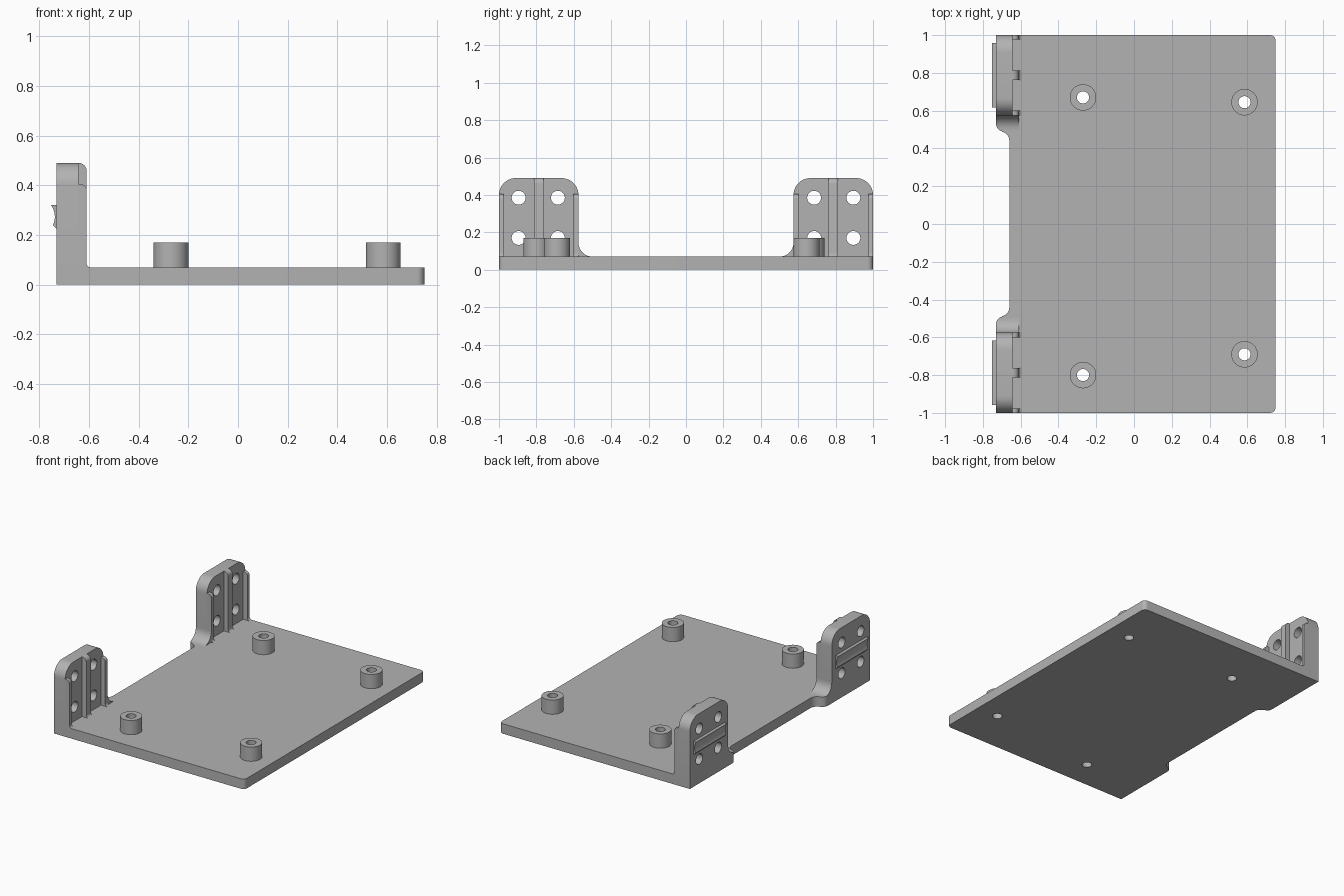
import bpy, bmesh, math
from mathutils import Vector

if "Cube" in bpy.data.objects:
    bpy.data.objects.remove(bpy.data.objects["Cube"])

grey = bpy.data.materials.new("plain grey")
grey.use_nodes = True
GREY = (0.45, 0.45, 0.45, 1)
grey.diffuse_color = GREY
grey.node_tree.nodes["Principled BSDF"].inputs["Base Color"].default_value = GREY

# Maps a profile point (a, b) and a depth d into space
AXES = {
    "x": lambda a, b, d: (d, a, b),
    "y": lambda a, b, d: (a, d, b),
    "z": lambda a, b, d: (a, b, d),
}


def arc(ca, cb, r, start, end, n=10):
    angles = [math.radians(start + (end - start) * i / n) for i in range(n + 1)]
    return [(ca + r * math.cos(t), cb + r * math.sin(t)) for t in angles]


def circle(ca, cb, r):
    return arc(ca, cb, r, 0, 360, 40)[:-1]


def prism(name, profile, axis, low, high):
    bm = bmesh.new()
    base = bm.faces.new([bm.verts.new(AXES[axis](a, b, low)) for a, b in profile])
    grown = bmesh.ops.extrude_face_region(bm, geom=[base])["geom"]
    step = Vector(AXES[axis](0, 0, high - low))
    bmesh.ops.translate(bm, vec=step, verts=[g for g in grown if isinstance(g, bmesh.types.BMVert)])
    bmesh.ops.recalc_face_normals(bm, faces=bm.faces)
    mesh = bpy.data.meshes.new(name)
    bm.to_mesh(mesh)
    bm.free()
    mesh.materials.append(grey)
    obj = bpy.data.objects.new(name, mesh)
    bpy.context.collection.objects.link(obj)
    return obj


def activate(obj):
    bpy.ops.object.select_all(action="DESELECT")
    obj.select_set(True)
    bpy.context.view_layer.objects.active = obj


def combine(obj, cutter, operation="DIFFERENCE"):
    activate(obj)
    mod = obj.modifiers.new("cut", "BOOLEAN")
    mod.operation, mod.solver, mod.object = operation, "EXACT", cutter
    bpy.ops.object.modifier_apply(modifier=mod.name)
    bpy.data.objects.remove(cutter)


def finish(obj, mirror=False):
    activate(obj)
    if mirror:
        mod = obj.modifiers.new("mirror", "MIRROR")
        mod.use_axis = (False, True, False)
        bpy.ops.object.modifier_apply(modifier=mod.name)
    bpy.ops.object.shade_smooth_by_angle(angle=math.radians(30))


BACK, FACE, RIB = -0.73, -0.643, -0.61
TOP, PLATE = 0.49, 0.07

# Plate outline, waisted between the two brackets
half = [(0.75, 0)] + arc(0.72, 0.97, 0.03, 0, 90, 6) + [(BACK, 1)]
half += arc(-0.69, 0.53, 0.04, 180, 260, 8)
half += arc(-0.71, 0.44, 0.05, 80, 0, 8)
outline = half + [(x, -y) for x, y in reversed(half) if y > 0]
plate = prism("base_plate", outline, "z", 0, PLATE)

# Standoffs with holes running through the plate
for i, (x, y) in enumerate([(-0.27, 0.67), (0.585, 0.645), (0.585, -0.69), (-0.27, -0.8)]):
    post = prism(f"standoff_{i + 1}", circle(x, y, 0.07), "z", PLATE, 0.17)
    for part in (post, plate):
        combine(part, prism("drill", circle(x, y, 0.032), "z", -0.1, 0.3))
    finish(post)
finish(plate)

# Upright bracket wall with rounded shoulders
wall_profile = [(1, PLATE)] + arc(0.91, 0.40, 0.09, 0, 90) + arc(0.665, 0.40, 0.09, 90, 180)
wall_profile += [(0.575, PLATE)]
wall = prism("bracket_wall", wall_profile, "x", BACK, FACE)
for y in (0.685, 0.895):
    for z in (0.17, 0.385):
        combine(wall, prism("drill", circle(y, z, 0.037), "x", -1, 0))
finish(wall, mirror=True)

# Curved foot blending the bracket into the plate
foot_profile = [(0.575, PLATE)] + arc(0.5, 0.145, 0.075, 0, -90)[:-1] + [(0.498, PLATE)]
foot = prism("bracket_foot", foot_profile, "x", BACK, RIB)
combine(foot, prism("trim", outline, "z", -0.1, 0.6), "INTERSECT")
finish(foot, mirror=True)


# Ribs on the inner face, each with a small fillet at its base
def rib(name, low, high, height, radius):
    profile = [(FACE, PLATE), (FACE, height)]
    profile += arc(RIB - radius, height - radius, radius, 90, 0, 6)
    profile += arc(RIB + 0.018, PLATE + 0.018, 0.018, 180, 270, 6)
    finish(prism(name, profile, "y", low, high), mirror=True)


rib("centre_rib", 0.762, 0.812, TOP, 0.03)
rib("inner_edge_rib", 0.575, 0.602, 0.405, 0.025)
rib("outer_edge_rib", 0.976, 1.0, 0.405, 0.025)

# Grooved bar across the outer face
bar_profile = [(BACK, 0.32), (-0.752, 0.32), (-0.744, 0.306), (-0.739, 0.29),
               (-0.737, 0.273), (-0.739, 0.257), (-0.745, 0.24), (BACK, 0.225)]
finish(prism("grooved_bar", bar_profile, "y", 0.617, 0.958), mirror=True)
